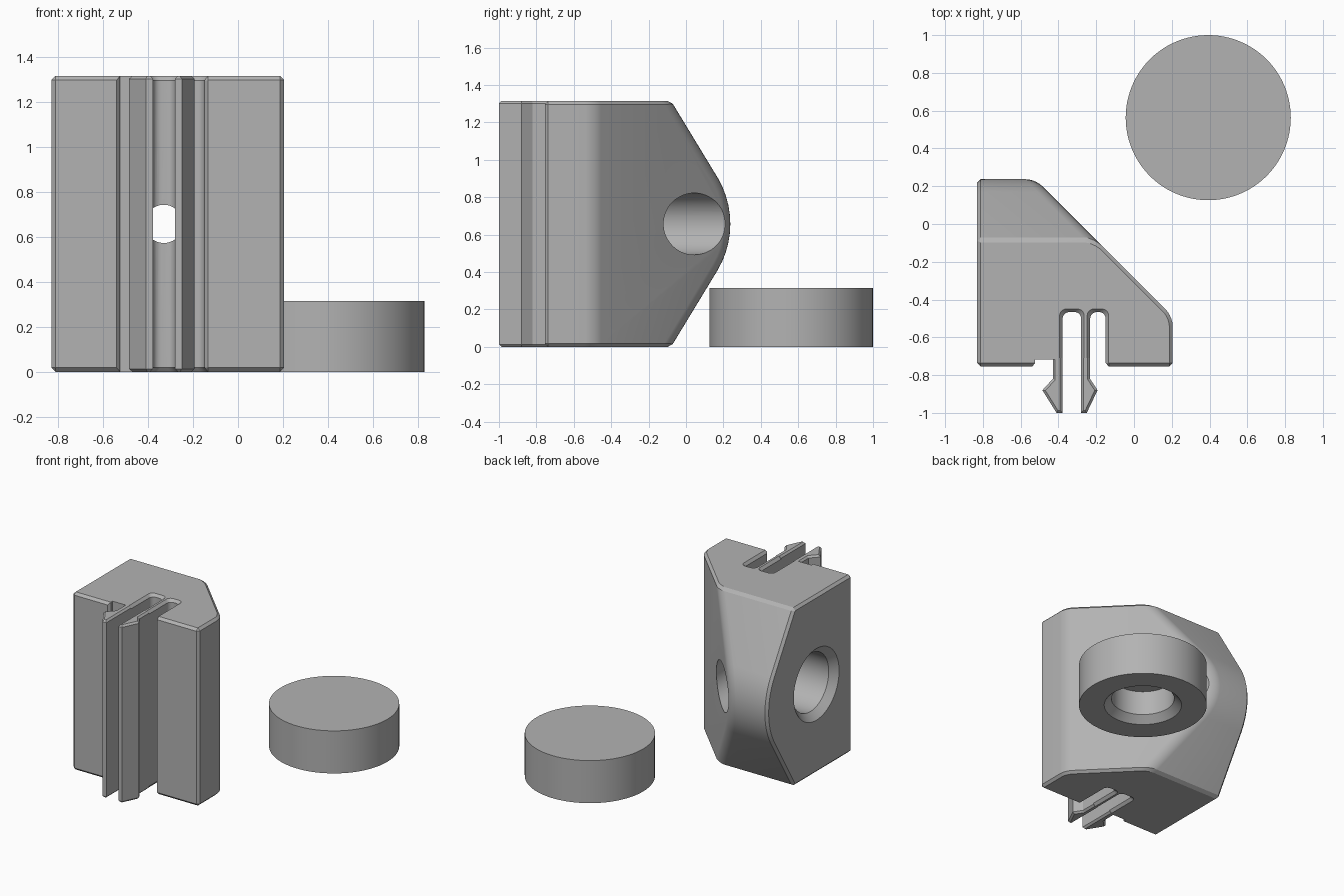
import bpy, bmesh, math
from mathutils import Vector

if "Cube" in bpy.data.objects:
    bpy.data.objects.remove(bpy.data.objects["Cube"])

H = 1.315          # block height
MID = H / 2

grey = bpy.data.materials.new("plain grey")
grey.diffuse_color = (0.45, 0.45, 0.45, 1)
grey.use_nodes = True
grey.node_tree.nodes["Principled BSDF"].inputs["Base Color"].default_value = grey.diffuse_color


def finish(bm, name):
    bmesh.ops.recalc_face_normals(bm, faces=bm.faces[:])
    me = bpy.data.meshes.new(name)
    bm.to_mesh(me)
    bm.free()
    ob = bpy.data.objects.new(name, me)
    bpy.context.collection.objects.link(ob)
    me.materials.append(grey)
    return ob


def loft(rings):
    """Skin matching closed rings and cap both ends."""
    bm = bmesh.new()
    rows = [[bm.verts.new(p) for p in ring] for ring in rings]
    n = len(rows[0])
    for a, b in zip(rows, rows[1:]):
        for i in range(n):
            j = (i + 1) % n
            bm.faces.new((a[i], a[j], b[j], b[i]))
    bm.faces.new(rows[0][::-1])
    bm.faces.new(rows[-1])
    bmesh.ops.recalc_face_normals(bm, faces=bm.faces[:])
    return bm


def lathe(profile, axis, centre, n=64):
    """Turn (radius, position) pairs about the x, y or z axis."""
    rings = []
    for r, t in profile:
        ring = []
        for i in range(n):
            a = 2 * math.pi * i / n
            p = [r * math.cos(a), r * math.sin(a)]
            p.insert("xyz".index(axis), t)
            ring.append(Vector(p) + Vector(centre))
        rings.append(ring)
    return loft(rings)


def smooth(ob):
    bpy.ops.object.select_all(action='DESELECT')
    ob.select_set(True)
    bpy.context.view_layer.objects.active = ob
    bpy.ops.object.shade_smooth_by_angle(angle=math.radians(25))


def cut(ob, bm, name):
    cutter = finish(bm, name)
    cutter.hide_render = True
    mod = ob.modifiers.new(name, 'BOOLEAN')
    mod.operation = 'DIFFERENCE'
    mod.solver = 'EXACT'
    mod.object = cutter
    bpy.context.view_layer.objects.active = ob
    bpy.ops.object.modifier_apply(modifier=name)
    bpy.data.objects.remove(cutter)


# Block: side profile with a rounded nose, run along x
R, ny = 0.485, 0.237
nose = [(ny - R + R * math.cos(a), MID + R * math.sin(a))
        for a in (math.radians(-30 + 60 * i / 10) for i in range(11))]
side = [(-0.755, 0), (-0.08, 0)] + nose + [(-0.08, H), (-0.755, H)]
bm = loft([[(x, y, z) for y, z in side] for x in (-0.83, 0.205)])

# Diagonal back corner
nrm = Vector((1, 1, 0)).normalized()
res = bmesh.ops.bisect_plane(bm, geom=bm.verts[:] + bm.edges[:] + bm.faces[:],
                             plane_co=(-0.285, 0, 0), plane_no=nrm, clear_outer=True)
rim = [e for e in res["geom_cut"] if isinstance(e, bmesh.types.BMEdge)]
bmesh.ops.contextual_create(bm, geom=rim)
bmesh.ops.recalc_face_normals(bm, faces=bm.faces[:])

# Round the edges of the diagonal, then chamfer the remaining sharp edges
diag = max(bm.faces, key=lambda f: f.normal.dot(nrm))
edges = [e for e in diag.edges
         if not all(v.co.z < 0.001 for v in e.verts)
         and not all(v.co.z > H - 0.001 for v in e.verts)]
bmesh.ops.bevel(bm, geom=edges, offset=0.05, offset_type='OFFSET',
                segments=5, profile=0.5, affect='EDGES', clamp_overlap=False)
bmesh.ops.remove_doubles(bm, verts=bm.verts[:], dist=0.0005)
bm.normal_update()
edges = [e for e in bm.edges if len(e.link_faces) == 2
         and e.calc_face_angle(0) > math.radians(28)]
bmesh.ops.bevel(bm, geom=edges, offset=0.018, offset_type='OFFSET',
                segments=1, affect='EDGES', clamp_overlap=True)
block = finish(bm, "mounting_block")


def slot(x0, x1, yend, flare0=0.0, flare1=0.0, r=0.035, ch=0.016):
    """Vertical slot open to the front, with chamfered top and bottom rims."""
    rings = []
    for z, o in ((-0.02, 2 * ch), (0.02, 0), (H - 0.02, 0), (H + 0.02, 2 * ch)):
        a, b, y = x0 - o, x1 + o, yend + o
        pts = [(a - flare0, -0.78), (a, -0.735)]
        for cx, start in ((a + r, 180), (b - r, 90)):
            for i in range(6):
                t = math.radians(start - 18 * i)
                pts.append((cx + r * math.cos(t), y - r + r * math.sin(t)))
        pts += [(b, -0.735), (b + flare1, -0.78)]
        rings.append([(px, py, z) for px, py in pts])
    return loft(rings)


# Slots either side of the right clip arm, and the shallow notch on the left
cut(block, slot(-0.378, -0.28, -0.466), "centre_slot")
cut(block, slot(-0.232, -0.15, -0.466, 0, 0.035), "relief_slot")
notch = [(-0.56, -0.78), (-0.525, -0.738), (-0.525, -0.717), (-0.2, -0.717), (-0.2, -0.78)]
cut(block, loft([[(x, y, z) for x, y in notch] for z in (-0.1, H + 0.1)]), "notch")

# Stepped screw hole from the diagonal to the centre slot
cut(block, lathe([(0.165, -0.22), (0.165, 0.5)], "y", (-0.33, 0, MID)), "counterbore")
cut(block, lathe([(0.085, -0.5), (0.085, 0.0)], "y", (-0.33, 0, MID)), "screw_hole")

# Chamfered pocket in the left face
cut(block, lathe([(0.305, -0.87), (0.265, -0.83), (0.215, -0.78), (0.215, -0.52)],
                 "x", (0, -0.34, MID)), "side_pocket")
smooth(block)

# Barbed clip arms
arms = {
    "left_clip_arm": [(-0.378, -0.71), (-0.43, -0.71), (-0.43, -0.82),
                      (-0.485, -0.88), (-0.41, -1.0), (-0.378, -1.0)],
    "right_clip_arm": [(-0.28, -0.71), (-0.232, -0.71), (-0.232, -0.82),
                       (-0.193, -0.88), (-0.25, -1.0), (-0.28, -1.0)],
}
for name, pts in arms.items():
    bm = loft([[(x, y, z) for x, y in pts] for z in (0, H)])
    rims = [e for e in bm.edges
            if abs(e.verts[0].co.z - e.verts[1].co.z) < 0.001
            and max(v.co.y for v in e.verts) + min(v.co.y for v in e.verts) < -1.43]
    bmesh.ops.bevel(bm, geom=rims, offset=0.013, offset_type='OFFSET',
                    segments=1, affect='EDGES', clamp_overlap=True)
    finish(bm, name)

# Round cap with a blind chamfered hole underneath
cap = finish(lathe([(0.437, 0), (0.437, 0.315)], "z", (0.393, 0.563, 0), 96), "round_cap")
cut(cap, lathe([(0.305, -0.04), (0.265, 0), (0.215, 0.05), (0.215, 0.23)],
               "z", (0.393, 0.563, 0)), "cap_pocket")
smooth(cap)
